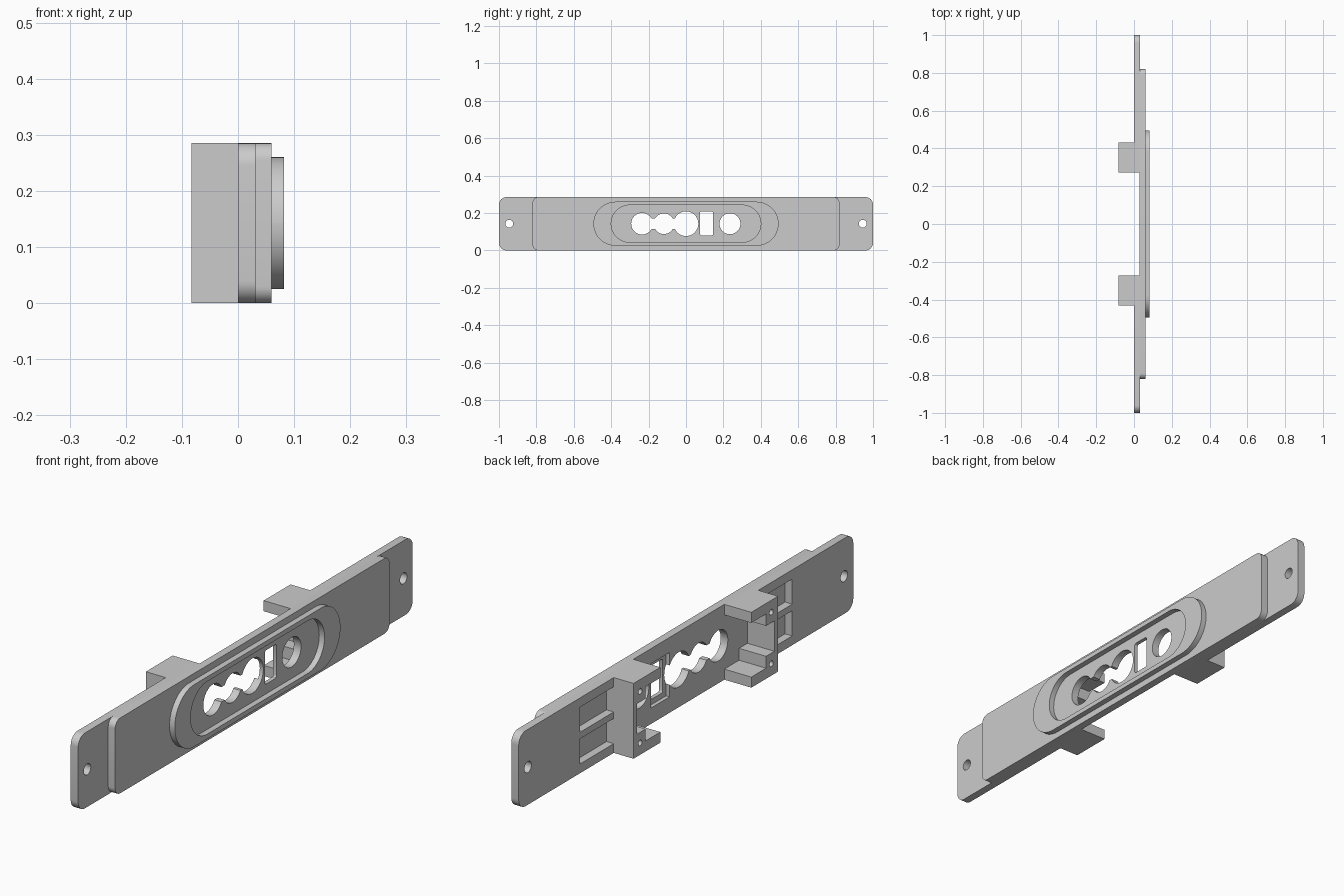
import bpy, bmesh, math

cube = bpy.data.objects.get("Cube")
if cube:
    bpy.data.objects.remove(cube, do_unlink=True)

H = 0.285          # plate height
MID = H / 2

grey = bpy.data.materials.new("plain_grey")
grey.use_nodes = True
grey.diffuse_color = (0.6, 0.6, 0.6, 1)
grey.node_tree.nodes["Principled BSDF"].inputs["Base Color"].default_value = (0.6, 0.6, 0.6, 1)


def arc(cy, cz, r, a0, a1, n):
    return [(cy + r * math.cos(math.radians(a0 + (a1 - a0) * i / n)),
             cz + r * math.sin(math.radians(a0 + (a1 - a0) * i / n))) for i in range(n + 1)]


def rounded(y0, y1, z0, z1, r, n=8):
    """Rounded rectangle outline in the YZ plane."""
    pts = []
    for cy, cz, a in ((y1 - r, z1 - r, 0), (y0 + r, z1 - r, 90),
                      (y0 + r, z0 + r, 180), (y1 - r, z0 + r, 270)):
        pts += arc(cy, cz, r, a, a + 90, n)
    return pts


def rect(y0, y1, z0, z1):
    return [(y0, z0), (y1, z0), (y1, z1), (y0, z1)]


def circle(cy, cz, r, n=32):
    return arc(cy, cz, r, 0, 360, n)[:-1]


def prism(name, outline, x0, x1):
    """Extrude a YZ outline along X."""
    bm = bmesh.new()
    face = bm.faces.new([bm.verts.new((x0, y, z)) for y, z in outline])
    new = bmesh.ops.extrude_face_region(bm, geom=[face])["geom"]
    bmesh.ops.translate(bm, vec=(x1 - x0, 0, 0),
                        verts=[v for v in new if isinstance(v, bmesh.types.BMVert)])
    bmesh.ops.remove_doubles(bm, verts=bm.verts, dist=1e-5)
    bmesh.ops.recalc_face_normals(bm, faces=bm.faces)
    mesh = bpy.data.meshes.new(name)
    bm.to_mesh(mesh)
    bm.free()
    mesh.materials.append(grey)
    obj = bpy.data.objects.new(name, mesh)
    bpy.context.collection.objects.link(obj)
    return obj


def cut(obj, outline, x0=-0.2, x1=0.2):
    """Subtract a prism and discard the cutter."""
    cutter = prism("cutter", outline, x0, x1)
    cutter.hide_render = True
    mod = obj.modifiers.new("cut", 'BOOLEAN')
    mod.operation = 'DIFFERENCE'
    mod.solver = 'EXACT'
    mod.object = cutter
    bpy.context.view_layer.update()
    mesh = bpy.data.meshes.new_from_object(obj.evaluated_get(bpy.context.evaluated_depsgraph_get()))
    obj.modifiers.clear()
    obj.data = mesh
    bpy.data.objects.remove(cutter, do_unlink=True)


# Front cover plate with its openings
cover = prism("cover_plate", rounded(-0.82, 0.82, 0, H, 0.03), 0.03, 0.06)
for y, r in ((-0.235, 0.058), (-0.118, 0.055), (0, 0.066), (0.235, 0.056)):
    cut(cover, circle(y, MID, r))
cut(cover, rect(-0.235, 0, MID - 0.028, MID + 0.028))
cut(cover, rounded(0.075, 0.145, 0.08, 0.208, 0.008, 3))
cut(cover, rect(0.055, 0.165, 0.06, 0.228), 0, 0.045)

# Raised oval rim around the openings
rim = prism("oval_rim", rounded(-0.495, 0.495, 0.025, 0.26, 0.1174, 16), 0.06, 0.082)
cut(rim, rounded(-0.4, 0.4, 0.043, 0.242, 0.0994, 16))

parts = [cover, rim]
for side, s in (("left", 1), ("right", -1)):
    # Mounting end with rounded outer corners, screw hole and two pockets
    corners = arc(0.96, 0.04, 0.04, -90, 0, 8) + arc(0.96, H - 0.04, 0.04, 0, 90, 8)
    outline = [(0.43, 0)] + corners + [(0.43, H)]
    end = prism(side + "_mounting_end", [(s * y, z) for y, z in outline], 0.0, 0.031)
    cut(end, circle(s * 0.945, MID, 0.021, 24))
    for z0, z1 in ((0.035, 0.13), (0.155, 0.25)):
        cut(end, rect(*sorted((s * 0.432, s * 0.635)), z0, z1))

    # Stepped bracket, symmetric about mid height
    half = [(0.432, 0), (0.272, 0), (0.272, 0.04), (0.36, 0.04), (0.36, 0.085), (0.41, 0.085)]
    outline = half + [(y, H - z) for y, z in reversed(half)]
    bracket = prism(side + "_bracket", [(s * y, z) for y, z in outline], -0.083, 0.031)
    for z in (0.045, H - 0.045):
        cut(bracket, circle(s * 0.392, z, 0.011, 16), -0.2, -0.02)
    parts += [end, bracket]

# Smooth curved walls, sharp edges kept
bpy.ops.object.select_all(action='DESELECT')
for obj in parts:
    obj.select_set(True)
bpy.context.view_layer.objects.active = cover
bpy.ops.object.shade_smooth_by_angle(angle=math.radians(30))
